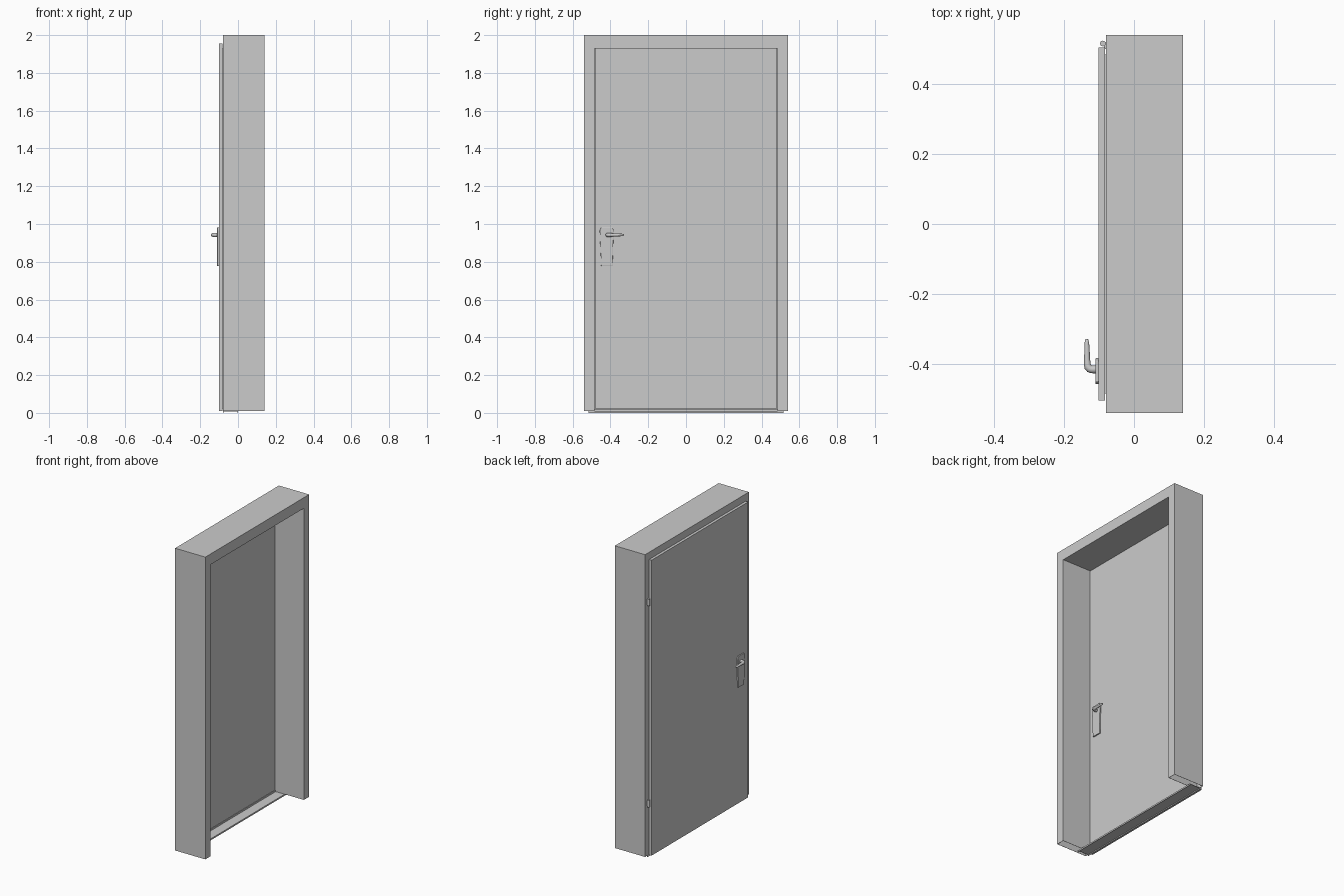
import bpy, bmesh, math

if "Cube" in bpy.data.objects:
    bpy.data.objects.remove(bpy.data.objects["Cube"])


def finish(name, bm):
    bmesh.ops.recalc_face_normals(bm, faces=bm.faces)
    me = bpy.data.meshes.new(name)
    bm.to_mesh(me)
    bm.free()
    ob = bpy.data.objects.new(name, me)
    bpy.context.collection.objects.link(ob)
    return ob


def bevel(ob, width, segments=2):
    m = ob.modifiers.new("bevel", "BEVEL")
    m.width, m.segments, m.limit_method = width, segments, 'ANGLE'


def slab(name, pts, x0, x1, open_bottom=None):
    """Extrude a y-z outline from x0 to x1."""
    bm = bmesh.new()
    face = bm.faces.new([bm.verts.new((x0, y, z)) for y, z in pts])
    ext = bmesh.ops.extrude_face_region(bm, geom=[face], use_keep_orig=True)
    bmesh.ops.translate(bm, vec=(x1 - x0, 0, 0),
                        verts=[v for v in ext["geom"] if isinstance(v, bmesh.types.BMVert)])
    if open_bottom is not None:
        low = [f for f in bm.faces if all(abs(v.co.z - open_bottom) < 1e-5 for v in f.verts)]
        bmesh.ops.delete(bm, geom=low, context='FACES')
    return finish(name, bm)


def rect(y0, y1, z0, z1):
    return [(y0, z0), (y1, z0), (y1, z1), (y0, z1)]


def smooth(ob):
    bpy.ops.object.select_all(action='DESELECT')
    ob.select_set(True)
    bpy.context.view_layer.objects.active = ob
    bpy.ops.object.shade_smooth_by_angle(angle=math.radians(40))


# Sheet-metal frame, hollow and open at the foot of each jamb
frame = slab("frame", [(-.54, .01), (-.54, 2), (.54, 2), (.54, .01),
                       (.485, .01), (.485, 1.93), (-.485, 1.93), (-.485, .01)],
             -.08, .14, open_bottom=.01)
shell = frame.modifiers.new("sheet", "SOLIDIFY")
shell.thickness, shell.offset = .002, -1

# Door leaf: overlapping outer panel and the rebated core in the opening
slab("door_outer_panel", rect(-.503, .503, .01, 1.955), -.101, -.083)
slab("door_core", rect(-.483, .483, .022, 1.928), -.083, -.067)

# Threshold: folded channel with a raised stop behind the door
channel = [(-.08, 0), (-.08, .01), (0, .01), (0, 0), (-.003, 0),
           (-.003, .007), (-.077, .007), (-.077, 0)]
bm = bmesh.new()
f = bm.faces.new([bm.verts.new((x, -.515, z)) for x, z in channel])
e = bmesh.ops.extrude_face_region(bm, geom=[f], use_keep_orig=True)
bmesh.ops.translate(bm, vec=(0, 1.03, 0),
                    verts=[v for v in e["geom"] if isinstance(v, bmesh.types.BMVert)])
finish("threshold", bm)
slab("threshold_stop", rect(-.484, .484, .01, .021), -.08, -.065)

# Hinges
for label, z in (("lower", .355), ("upper", 1.68)):
    bpy.ops.mesh.primitive_cylinder_add(vertices=20, radius=.008, depth=.045,
                                        location=(-.089, .515, z))
    pin = bpy.context.object
    pin.name = label + "_hinge"
    smooth(pin)
    slab(label + "_hinge_leaf", rect(.5, .518, z - .018, z + .018), -.085, -.08)

# Handles on both faces: tapered backplate and a curved lever
plate = [(-.449, .777), (-.389, .777), (-.383, .965), (-.39, .982), (-.45, .982), (-.457, .965)]
for side, x, s in (("outer", -.101, -1), ("inner", -.067, 1)):
    bp = slab(side + "_backplate", plate, x, x + s * .009)
    bevel(bp, .002)
    cu = bpy.data.curves.new(side + "_lever", 'CURVE')
    cu.dimensions = '3D'
    cu.bevel_depth, cu.bevel_resolution = .01, 4
    cu.use_fill_caps = True
    sp = cu.splines.new('POLY')
    path = [(.005, -.415, 1.1), (.02, -.415, 1.1), (.026, -.413, 1.1), (.03, -.408, 1.08),
            (.0325, -.4, 1.0), (.033, -.385, .85), (.033, -.36, .75),
            (.0335, -.34, .65), (.034, -.331, .5), (.034, -.328, .25)]
    sp.points.add(len(path) - 1)
    for p, (d, y, r) in zip(sp.points, path):
        p.co = (x + s * d, y, .942, 1)
        p.radius = r
    lever = bpy.data.objects.new(side + "_lever", cu)
    bpy.context.collection.objects.link(lever)
    bpy.ops.object.select_all(action='DESELECT')
    lever.select_set(True)
    bpy.context.view_layer.objects.active = lever
    bpy.ops.object.convert(target='MESH')
    smooth(bpy.context.object)
